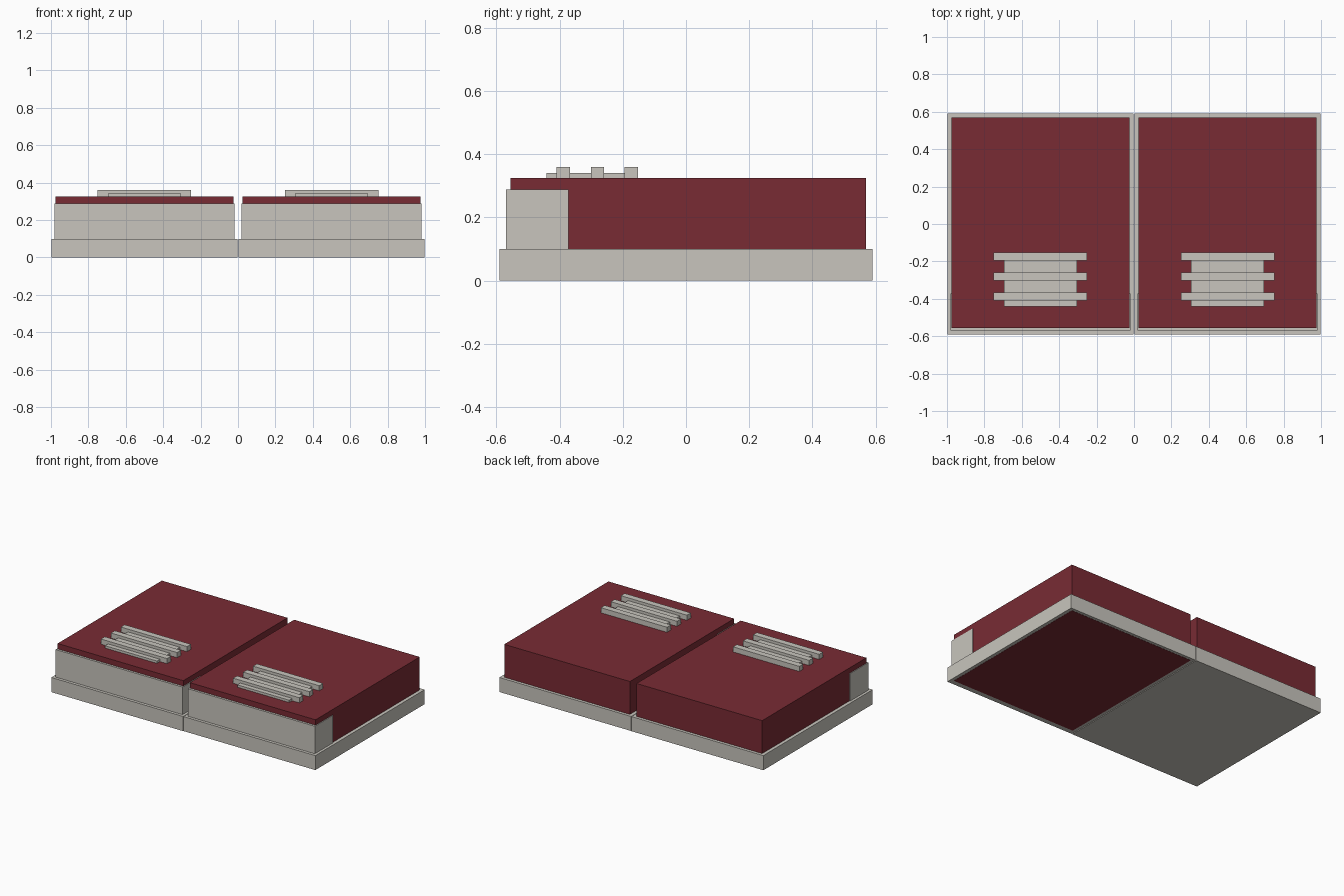
import bpy
import bmesh

if "Cube" in bpy.data.objects:
    bpy.data.objects.remove(bpy.data.objects["Cube"])


def material(name, rgb):
    m = bpy.data.materials.new(name)
    m.diffuse_color = (*rgb, 1.0)
    m.use_nodes = True
    m.node_tree.nodes["Principled BSDF"].inputs["Base Color"].default_value = m.diffuse_color
    return m


STONE = material("warm grey stone", (0.58, 0.56, 0.51))
RED = material("dark red", (0.19, 0.024, 0.034))


def box(name, x, y, z, mat):
    """Axis-aligned box from (min, max) ranges."""
    bm = bmesh.new()
    bmesh.ops.create_cube(bm, size=1.0)
    for v in bm.verts:
        v.co = [r[0] if c < 0 else r[1] for c, r in zip(v.co, (x, y, z))]
    mesh = bpy.data.meshes.new(name)
    bm.to_mesh(mesh)
    bm.free()
    mesh.materials.append(mat)
    obj = bpy.data.objects.new(name, mesh)
    bpy.context.collection.objects.link(obj)
    return obj


# Two matching units side by side; only the right body reaches the underside
for side, cx, base_z, body_z in (("left", -0.5, 0.0, 0.001),
                                 ("right", 0.5, 0.001, 0.0)):
    def part(name, half_width, y, z, mat):
        return box(f"{side}_{name}", (cx - half_width, cx + half_width), y, z, mat)

    # Plinth, main block and front band
    part("base", 0.498, (-0.59, 0.59), (base_z, 0.10), STONE)
    part("body", 0.475, (-0.555, 0.57), (body_z, 0.325), RED)
    part("front_band", 0.48, (-0.57, -0.372), (0.10, 0.288), STONE)

    # Roof vent: a low plate crossed by three raised slats
    part("vent_plate", 0.196, (-0.441, -0.155), (0.32, 0.341), STONE)
    for i, y in enumerate((-0.388, -0.280, -0.173)):
        part(f"vent_slat_{i + 1}", 0.25, (y - 0.021, y + 0.021), (0.32, 0.36), STONE)
